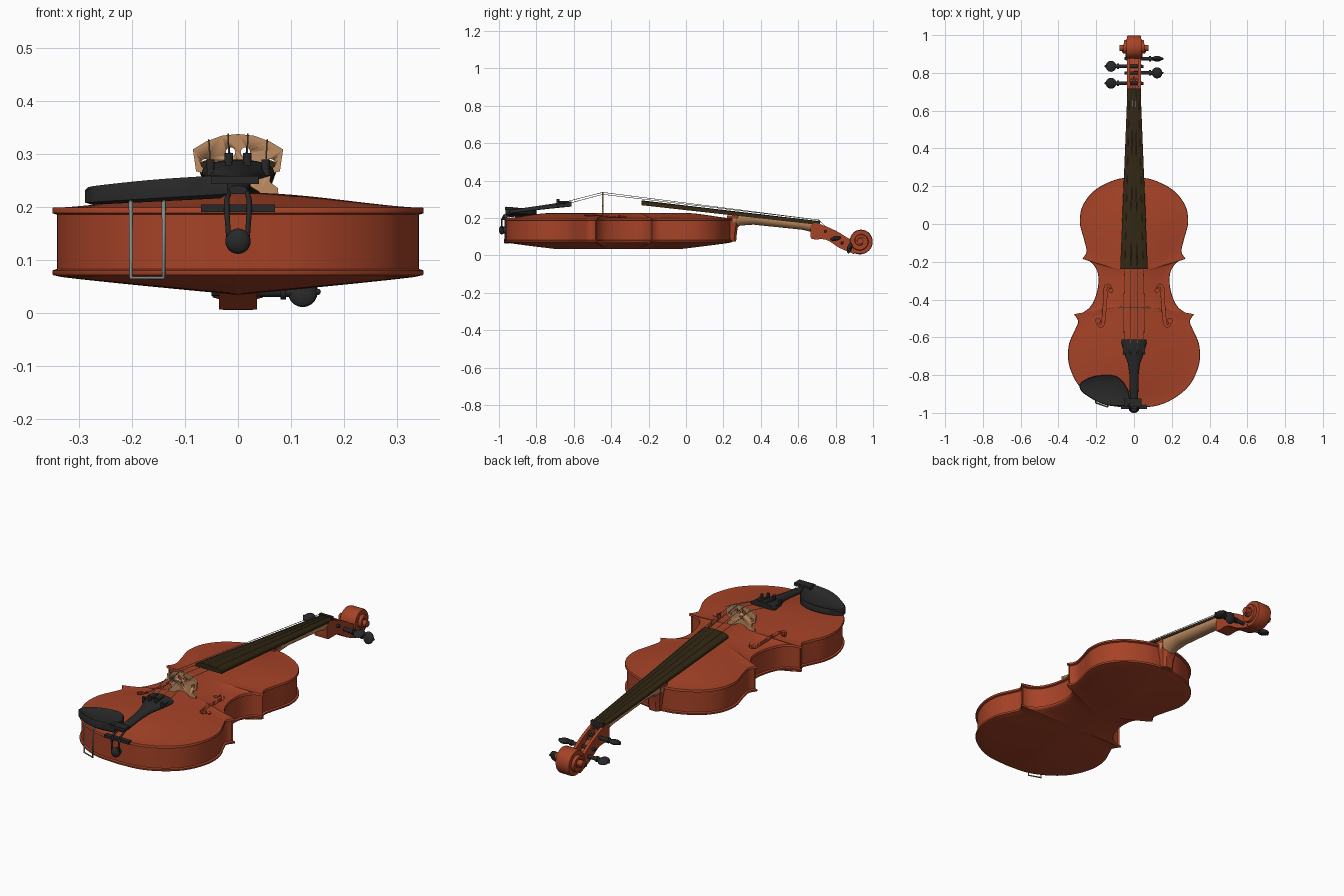
import bpy, bmesh
from math import sin, cos, pi, radians
from mathutils import Vector, Matrix

if "Cube" in bpy.data.objects:
    bpy.data.objects.remove(bpy.data.objects["Cube"])


def material(name, rgb):
    m = bpy.data.materials.new(name)
    m.use_nodes = True
    m.diffuse_color = (*rgb, 1)
    bsdf = next(n for n in m.node_tree.nodes if n.type == 'BSDF_PRINCIPLED')
    bsdf.inputs["Base Color"].default_value = (*rgb, 1)
    return m


varnish = material("red_varnish", (0.38, 0.055, 0.02))
black = material("black_ebony", (0.021, 0.021, 0.022))
brown = material("dark_brown_board", (0.03, 0.019, 0.006))
maple = material("pale_maple", (0.53, 0.27, 0.125))
metal = material("grey_metal", (0.22, 0.25, 0.25))
string_mat = material("string_wire", (0.28, 0.25, 0.17))


def finish(name, bm, mat, angle=35):
    bmesh.ops.remove_doubles(bm, verts=bm.verts, dist=1e-5)
    bmesh.ops.recalc_face_normals(bm, faces=bm.faces)
    me = bpy.data.meshes.new(name)
    bm.to_mesh(me)
    bm.free()
    ob = bpy.data.objects.new(name, me)
    bpy.context.collection.objects.link(ob)
    me.materials.append(mat)
    bpy.ops.object.select_all(action='DESELECT')
    ob.select_set(True)
    bpy.context.view_layer.objects.active = ob
    bpy.ops.object.shade_smooth_by_angle(angle=radians(angle))
    return ob


def loft(name, rings, mat, caps=True, angle=35):
    """Bridge a list of closed rings of points."""
    bm = bmesh.new()
    rows = [[bm.verts.new(p) for p in ring] for ring in rings]
    n = len(rows[0])
    for a, b in zip(rows, rows[1:]):
        for i in range(n):
            j = (i + 1) % n
            bm.faces.new((a[i], a[j], b[j], b[i]))
    if caps:
        bm.faces.new(rows[0])
        bm.faces.new(rows[-1])
    return finish(name, bm, mat, angle)


def box(name, lo, hi, mat):
    return loft(name, [[(x, y, z) for x, y in ((lo[0], lo[1]), (hi[0], lo[1]),
                (hi[0], hi[1]), (lo[0], hi[1]))] for z in (lo[2], hi[2])], mat)


def rod(name, a, b, r, mat, r2=None, seg=16):
    a, b = Vector(a), Vector(b)
    d = b - a
    mx = Matrix.Translation((a + b) / 2) @ d.to_track_quat('Z', 'Y').to_matrix().to_4x4()
    bm = bmesh.new()
    bmesh.ops.create_cone(bm, cap_ends=True, segments=seg, radius1=r,
                          radius2=r if r2 is None else r2, depth=d.length, matrix=mx)
    return finish(name, bm, mat)


def ball(name, loc, scale, mat, rot=0):
    mx = Matrix.Translation(loc) @ Matrix.Rotation(rot, 4, 'X') @ Matrix.Diagonal((*scale, 1))
    bm = bmesh.new()
    bmesh.ops.create_uvsphere(bm, u_segments=20, v_segments=12, radius=1, matrix=mx)
    return finish(name, bm, mat, 60)


def wire(name, pts, r, mat):
    cu = bpy.data.curves.new(name, 'CURVE')
    cu.dimensions = '3D'
    cu.bevel_depth = r
    cu.bevel_resolution = 2
    cu.use_fill_caps = True
    sp = cu.splines.new('POLY')
    sp.points.add(len(pts) - 1)
    for q, p in zip(sp.points, pts):
        q.co = (*p, 1)
    ob = bpy.data.objects.new(name, cu)
    bpy.context.collection.objects.link(ob)
    cu.materials.append(mat)


def cut(ob, cutter):
    mod = ob.modifiers.new("cut", 'BOOLEAN')
    mod.operation, mod.solver, mod.object = 'DIFFERENCE', 'EXACT', cutter
    bpy.context.view_layer.objects.active = ob
    bpy.ops.object.modifier_apply(modifier=mod.name)
    bpy.data.objects.remove(cutter)


def spline(pts, steps=7):
    """Smooth path through the points."""
    p = [Vector(q) for q in pts]
    p = [2 * p[0] - p[1]] + p + [2 * p[-1] - p[-2]]
    out = []
    for a, b, c, d in zip(p, p[1:], p[2:], p[3:]):
        for k in range(steps):
            t = k / steps
            out.append(0.5 * (2 * b + (c - a) * t + (2 * a - 5 * b + 4 * c - d) * t * t
                              + (3 * b - a - 3 * c + d) * t ** 3))
    return out + [p[-2]]


# Body: outline of three bouts meeting at sharp corners
lower = [(0, -.973), (.12, -.962), (.22, -.918), (.30, -.845), (.345, -.74),
         (.345, -.64), (.31, -.555), (.296, -.515), (.318, -.477)]
waist = [(.318, -.477), (.27, -.468), (.222, -.425), (.192, -.34), (.192, -.26), (.225, -.205), (.273, -.185)]
upper = [(.273, -.185), (.252, -.145), (.265, -.08), (.287, .01), (.27, .1), (.206, .18), (.1, .234), (0, .249)]
half = spline(lower)[:-1] + spline(waist)[:-1] + spline(upper)
outline = half + [Vector((-p.x, p.y)) for p in half[-2:0:-1]]


def ring(z, inset=0, t=0):
    pts, n = [], len(outline)
    for i, p in enumerate(outline):
        d = (outline[(i + 1) % n] - outline[i - 1]).normalized()
        q = p + Vector((-d.y, d.x)) * inset
        spine = -.36 + (q.y + .36) * .55
        pts.append((q.x * (1 - t), q.y + (spine - q.y) * t, z))
    return pts


steps = [.05, .12, .2, .3, .4, .5, .6, .7, .8, .9, 1]
rings = [ring(.07 - .036 * t ** .9, 0, t) for t in reversed(steps)]
rings += [ring(z, i) for z, i in ((.071, .002), (.074, 0), (.08, 0), (.083, .009), (.185, .009),
                                  (.188, 0), (.196, 0), (.199, .002))]
rings += [ring(.198 + .029 * sin(t * pi / 2) ** 1.5, 0, t) for t in steps]
body = loft("body", rings, varnish, caps=False)

# Sound holes cut through the top
for s in (1, -1):
    mid = spline([(.122, -.35), (.132, -.325), (.15, -.335), (.152, -.39), (.158, -.47),
                  (.166, -.53), (.182, -.54), (.192, -.515)], 4)
    left, right = [], []
    for i, p in enumerate(mid):
        d = (mid[min(i + 1, len(mid) - 1)] - mid[max(i - 1, 0)]).normalized()
        w = .003 + .005 * sin(pi * i / (len(mid) - 1))
        left.append(p + Vector((-d.y, d.x)) * w)
        right.append(p - Vector((-d.y, d.x)) * w)
    loop = left + right[::-1]
    cut(body, loft("slot_cutter", [[(s * p.x, p.y, z) for p in loop] for z in (.1, .3)], varnish))
    for x, y, r in ((.122, -.352, .01), (.191, -.513, .012)):
        cut(body, rod("eye_cutter", (s * x, y, .1), (s * x, y, .3), r, varnish))


# Neck, heel and fingerboard
def section(y, hw, z, side, up, down, n=12):
    """Cross-section with straight sides, domed above and below."""
    top = [(hw * cos(pi * i / n), y, z + side + up * sin(pi * i / n)) for i in range(n + 1)]
    low = [(-hw * cos(pi * i / n), y, z - down * sin(pi * i / n)) for i in range(n + 1)]
    return top + low


loft("fingerboard", [section(-.237, .073, .268, .012, .014, 0),
                     section(.705, .035, .163, .012, .009, 0)], brown)
loft("neck", [section(y, hw, z, .004, 0, d) for y, hw, z, d in
              ((.25, .05, .21, .075), (.29, .048, .206, .047), (.36, .045, .2, .036),
               (.62, .036, .17, .033), (.68, .035, .163, .04))], maple)
loft("heel", [[(-w, .22, z), (w, .22, z), (w, y - .012, z), (w * .6, y, z), (-w * .6, y, z), (-w, y - .012, z)]
              for z, w, y in ((.073, .03, .268), (.12, .033, .272), (.17, .042, .28), (.213, .052, .292))], varnish)
box("nut", (-.035, .703, .15), (.035, .717, .187), black)

# Pegbox: two cheeks and a floor
low_edge = spline([(.665, .115), (.675, .087), (.75, .083), (.82, .04), (.9, .006)], 4)
top_edge = spline([(.91, .075), (.87, .09), (.8, .132), (.7, .172), (.665, .16)], 4)
cheek = low_edge + top_edge
for name, s in (("left_cheek", 1), ("right_cheek", -1)):
    loft(name, [[(s * x, p.x, p.y) for p in cheek] for x in (.021, .036)], varnish)
floor = low_edge + [p + Vector((.005, .03)) for p in low_edge[::-1]]
loft("pegbox_floor", [[(x, p.x, p.y) for p in floor] for x in (-.03, .03)], varnish)
box("pegbox_block", (-.034, .667, .09), (.034, .705, .165), varnish)

# Scroll: a spiral band that widens towards its eye
cy, cz = .932, .076
turns = []
for i in range(61):
    u = i / 60
    a = radians(-125 + 800 * u)
    r = .072 - .052 * u ** 1.2
    w = .034 + .034 * u ** 1.3
    turns.append([(x, cy + k * cos(a), cz + k * sin(a)) for x, k in
                  ((-w, r - .003), (-w * .8, r), (w * .8, r), (w, r - .003), (w, r * .55), (-w, r * .55))])
loft("scroll", turns, varnish)
rod("scroll_core", (-.045, cy, cz), (.045, cy, cz), .035, varnish, seg=24)
rod("scroll_eye", (-.077, cy, cz), (.077, cy, cz), .016, varnish, seg=20)

# Tuning pegs
for i, (y, s, rot) in enumerate(((.745, -1, .3), (.8, 1, .2), (.835, -1, -.2), (.875, 1, 1.3))):
    z = .128 - (y - .745) * .68
    name = "peg_%d" % (i + 1)
    rod(name + "_shaft", (-s * .05, y, z), (s * .1, y, z), .008, black, .01)
    rod(name + "_collar", (s * .08, y, z), (s * .09, y, z), .014, black)
    ball(name + "_head", (s * .122, y, z), (.028, .03, .013), black, rot)
    ball(name + "_tip", (s * .15, y, z), (.006, .006, .006), black)

# Bridge with cut-outs
side = [(.0, .337), (.03, .334), (.06, .323), (.085, .308), (.079, .267), (.062, .262), (.06, .247),
        (.075, .235), (.078, .208), (.042, .208), (.04, .228), (.02, .24), (0, .243)]
shape = side + [(-x, z) for x, z in side[-2:0:-1]]
bridge = loft("bridge", [[(x, y, z) for x, z in shape] for y in (-.45, -.441)], maple)
for x, z, r in ((.014, .303, .009), (-.014, .303, .009), (0, .277, .008), (.061, .281, .009), (-.061, .281, .009)):
    cut(bridge, rod("bridge_cutter", (x, -.5, z), (x, -.4, z), r, maple))

# Tailpiece, fine tuners, gut, saddle and end pin
loft("tailpiece", [section(y, hw, z, .006, up, .002) for y, hw, z, up in
                   ((-.945, .017, .226, .008), (-.92, .022, .228, .012), (-.8, .024, .243, .014),
                    (-.74, .032, .25, .016), (-.68, .054, .256, .019), (-.63, .068, .261, .021),
                    (-.612, .066, .263, .02))], black)
wire("tail_gut", [(-.016, -.93, .23), (-.021, -.972, .214), (-.021, -.985, .19), (-.017, -.985, .13),
                  (0, -.985, .118), (.017, -.985, .13), (.021, -.985, .19), (.021, -.972, .214),
                  (.016, -.93, .23)], .005, black)
rod("end_pin", (0, -.955, .135), (0, -.985, .135), .018, black)
ball("end_pin_knob", (0, -.985, .135), (.024, .015, .024), black)
box("saddle", (-.07, -.979, .19), (.07, -.955, .204), black)

# Strings and their tuners
for i in range(4):
    k = (i - 1.5) / 1.5
    zt = .285 - .014 * k * k
    box("tuner_%d" % (i + 1), (k * .052 - .006, -.69, zt - .012), (k * .052 + .006, -.625, zt + .006), black)
    rod("tuner_screw_%d" % (i + 1), (k * .052, -.685, zt), (k * .052, -.685, zt + .018), .008, black)
    wire("string_%d" % (i + 1), [(k * .052, -.63, zt + .006), (k * .055, -.445, .338 - .012 * k * k),
                                 (k * .024, .71, .189), (k * .014, .78, .12)], .0014, string_mat)

# Chin rest: a shallow dish beside the tailpiece
rim = spline([(-.02, -.965), (-.03, -.88), (-.09, -.808), (-.19, -.802), (-.27, -.83), (-.288, -.865),
              (-.255, -.905), (-.15, -.958), (-.02, -.965)], 5)[:-1]
centre = Vector((-.15, -.88))


def rest_ring(scale, base, slope, lift=0):
    out = []
    for p in rim:
        q = centre + (p - centre) * scale
        out.append((q.x, q.y, base + slope * (q.x + .29) + lift * max(0, -.85 - q.y)))
    return out


loft("chin_rest", [rest_ring(.9, .203, .05), rest_ring(1, .208, .06), rest_ring(1, .23, .06, .08),
                   rest_ring(.96, .235, .06, .08), rest_ring(.75, .228, .05), rest_ring(.4, .223, .04)], black)
box("chin_rest_arm", (-.05, -.968, .243), (.04, -.925, .258), black)

# Chin rest clamp
wire("clamp", [(-.202, -.92, .21), (-.202, -.947, .208), (-.202, -.947, .066),
               (-.14, -.968, .066), (-.14, -.968, .208), (-.14, -.94, .21)], .004, metal)
